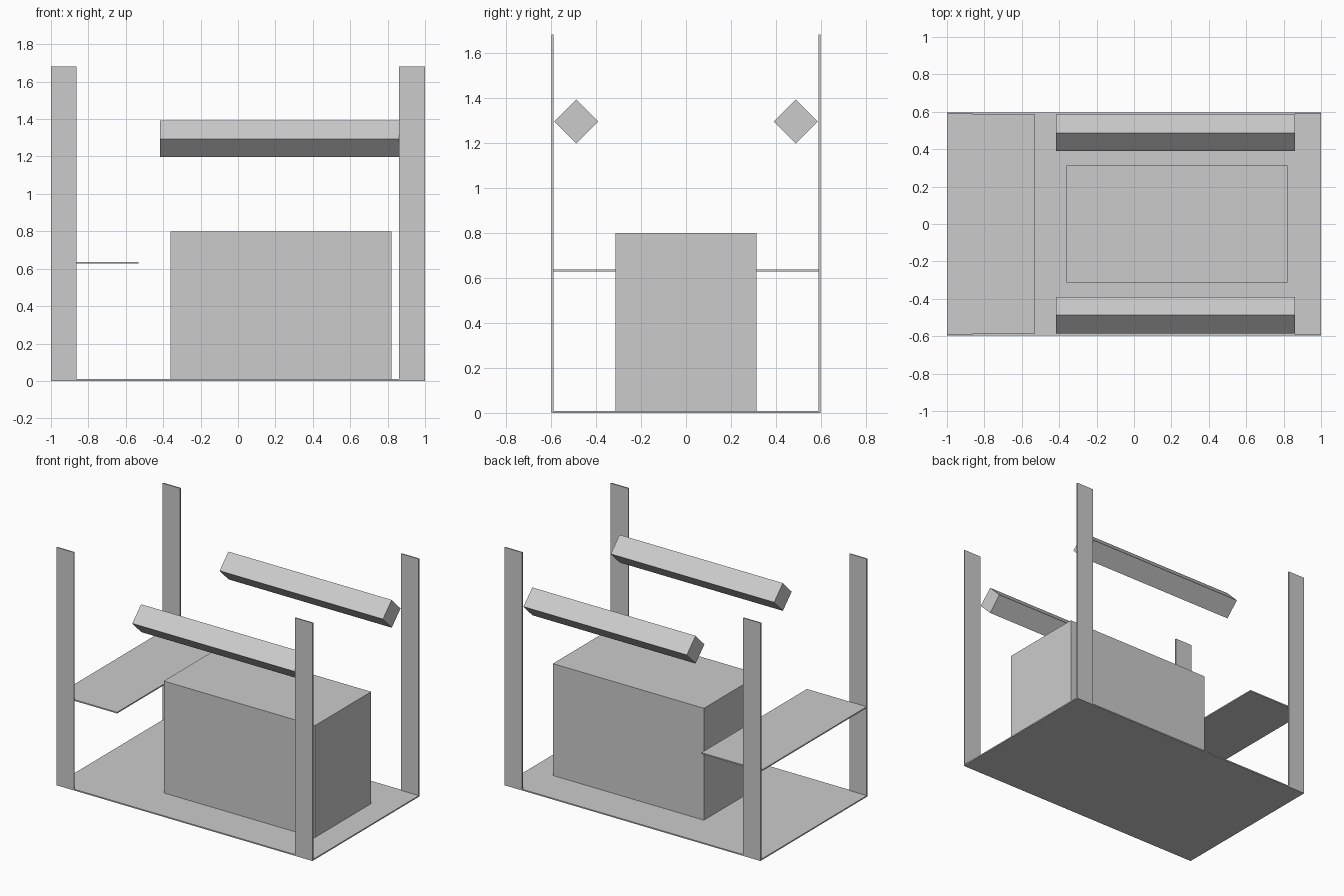
import bpy
from math import radians, sqrt

cube = bpy.data.objects.get("Cube")
if cube:
    bpy.data.objects.remove(cube, do_unlink=True)

# Single plain grey
grey = bpy.data.materials.new("plain_grey")
grey.use_nodes = True
colour = (0.6, 0.6, 0.6, 1)
grey.diffuse_color = colour
grey.node_tree.nodes["Principled BSDF"].inputs["Base Color"].default_value = colour


def box(name, x, y, z, tilt=0):
    """Box from (min, max) ranges, tilted about its own long x axis."""
    ranges = (x, y, z)
    bpy.ops.mesh.primitive_cube_add(size=1, location=[(a + b) / 2 for a, b in ranges])
    ob = bpy.context.object
    ob.name = name
    ob.scale = [b - a for a, b in ranges]
    ob.rotation_euler.x = radians(tilt)
    ob.data.materials.append(grey)
    return ob


half_depth = 0.597
plate = 0.009
inner = half_depth - plate

# Floor, central block and side shelf
box("floor_plate", (-1, 1), (-half_depth, half_depth), (0, plate))
box("central_block", (-0.36, 0.82), (-0.314, 0.314), (plate, 0.799))
box("side_shelf", (-1, -0.533), (-inner, inner), (0.628, 0.637))

# Flat corner posts and diamond-section rails, front and back
half_side = 0.098 / sqrt(2)
for side, s in (("front", -1), ("back", 1)):
    y = sorted((s * inner, s * half_depth))
    box(side + "_right_post", (-1, -0.864), y, (0, 1.68))
    box(side + "_left_post", (0.862, 1), y, (0, 1.68))
    yc, zc = s * 0.487, 1.294
    box(side + "_rail", (-0.416, 0.86), (yc - half_side, yc + half_side),
        (zc - half_side, zc + half_side), tilt=45)
